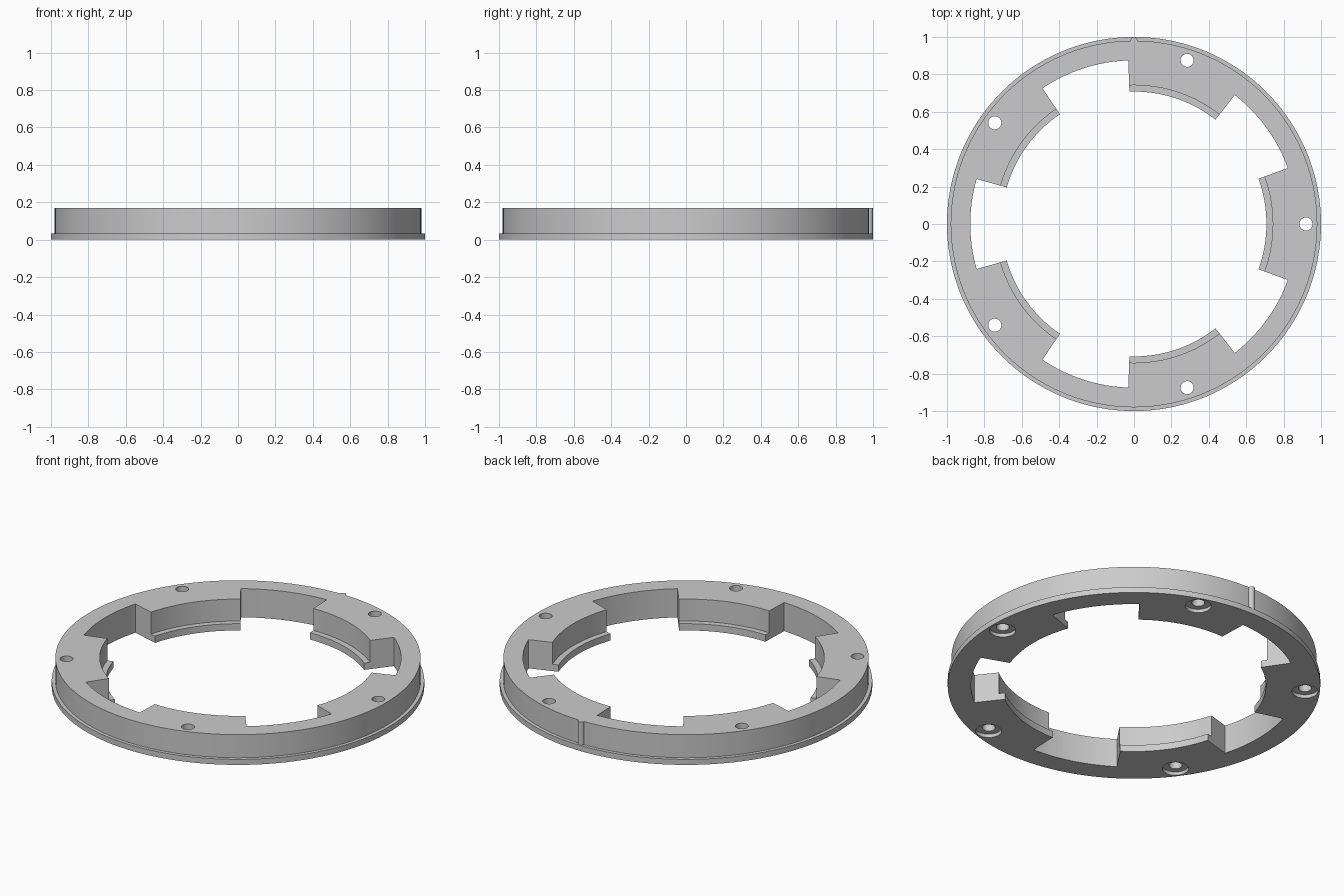
import bpy, bmesh
from math import radians, cos, sin, tau

cube = bpy.data.objects.get("Cube")
if cube:
    bpy.data.objects.remove(cube)

HEIGHT = 0.17
LUGS = 5
PITCH = tau / LUGS
LUG_HALF = radians(20)

grey = bpy.data.materials.new("plain grey")
grey.use_nodes = True
colour = (0.6, 0.6, 0.6, 1)
grey.diffuse_color = colour
grey.node_tree.nodes["Principled BSDF"].inputs["Base Color"].default_value = colour


def lathe(bm, profile, segs, start=0.0, sweep=tau, centre=(0, 0)):
    """Turn a closed (radius, z) profile about a vertical axis; radius 0 is a pole."""
    full = sweep > tau - 0.001
    rings = []
    for i in range(segs if full else segs + 1):
        a = start + sweep * i / segs
        rings.append([bm.verts.new((centre[0] + r * cos(a), centre[1] + r * sin(a), z))
                      for r, z in profile])
    n = len(profile)
    faces = []
    for i in range(segs):
        p, q = rings[i], rings[(i + 1) % len(rings)]
        for j in range(n):
            k = (j + 1) % n
            if profile[j][0] == 0 and profile[k][0] == 0:
                continue
            faces.append(bm.faces.new((p[j], q[j], q[k], p[k])))
    if not full:
        faces += [bm.faces.new(rings[0]), bm.faces.new(rings[-1])]
    bmesh.ops.remove_doubles(bm, verts=[v for r in rings for v in r], dist=1e-5)


def finish(bm, name):
    bmesh.ops.recalc_face_normals(bm, faces=bm.faces)
    mesh = bpy.data.meshes.new(name)
    bm.to_mesh(mesh)
    bm.free()
    mesh.materials.append(grey)
    ob = bpy.data.objects.new(name, mesh)
    bpy.context.collection.objects.link(ob)
    return ob


def combine(target, tool, operation):
    mod = target.modifiers.new(operation.title(), "BOOLEAN")
    mod.operation = operation
    mod.solver = "EXACT"
    mod.object = tool
    bpy.context.view_layer.objects.active = target
    bpy.ops.object.modifier_apply(modifier=mod.name)
    bpy.data.objects.remove(tool)


# Ring body with bottom flange outside and ledge inside
bm = bmesh.new()
lathe(bm, [(0.708, 0), (1, 0), (1, 0.033), (0.98, 0.033), (0.98, HEIGHT),
           (0.742, HEIGHT), (0.742, 0.04), (0.708, 0.04)], 180)
ring = finish(bm, "bayonet_ring")

# Alignment rib on the back
bm = bmesh.new()
lathe(bm, [(0, 0.01), (0.019, 0.01), (0.019, HEIGHT), (0, HEIGHT)], 24, centre=(0, 0.98))
combine(ring, finish(bm, "alignment_rib"), "UNION")

# Gaps between the lugs, and counterbored screw holes through the lugs
bm = bmesh.new()
for i in range(LUGS):
    a = i * PITCH
    lathe(bm, [(0.6, -0.1), (0.875, -0.1), (0.875, 0.3), (0.6, 0.3)], 16,
          a + LUG_HALF, PITCH - 2 * LUG_HALF)
    lathe(bm, [(0, -0.1), (0.07, -0.1), (0.07, 0.02), (0.035, 0.02), (0.035, 0.3), (0, 0.3)],
          32, centre=(0.92 * cos(a), 0.92 * sin(a)))
cutter = finish(bm, "gap_and_hole_cutter")
cutter.hide_render = True
combine(ring, cutter, "DIFFERENCE")

# Smooth curved walls, keep hard edges
bpy.ops.object.select_all(action="DESELECT")
ring.select_set(True)
bpy.context.view_layer.objects.active = ring
bpy.ops.object.shade_smooth_by_angle(angle=radians(30))
